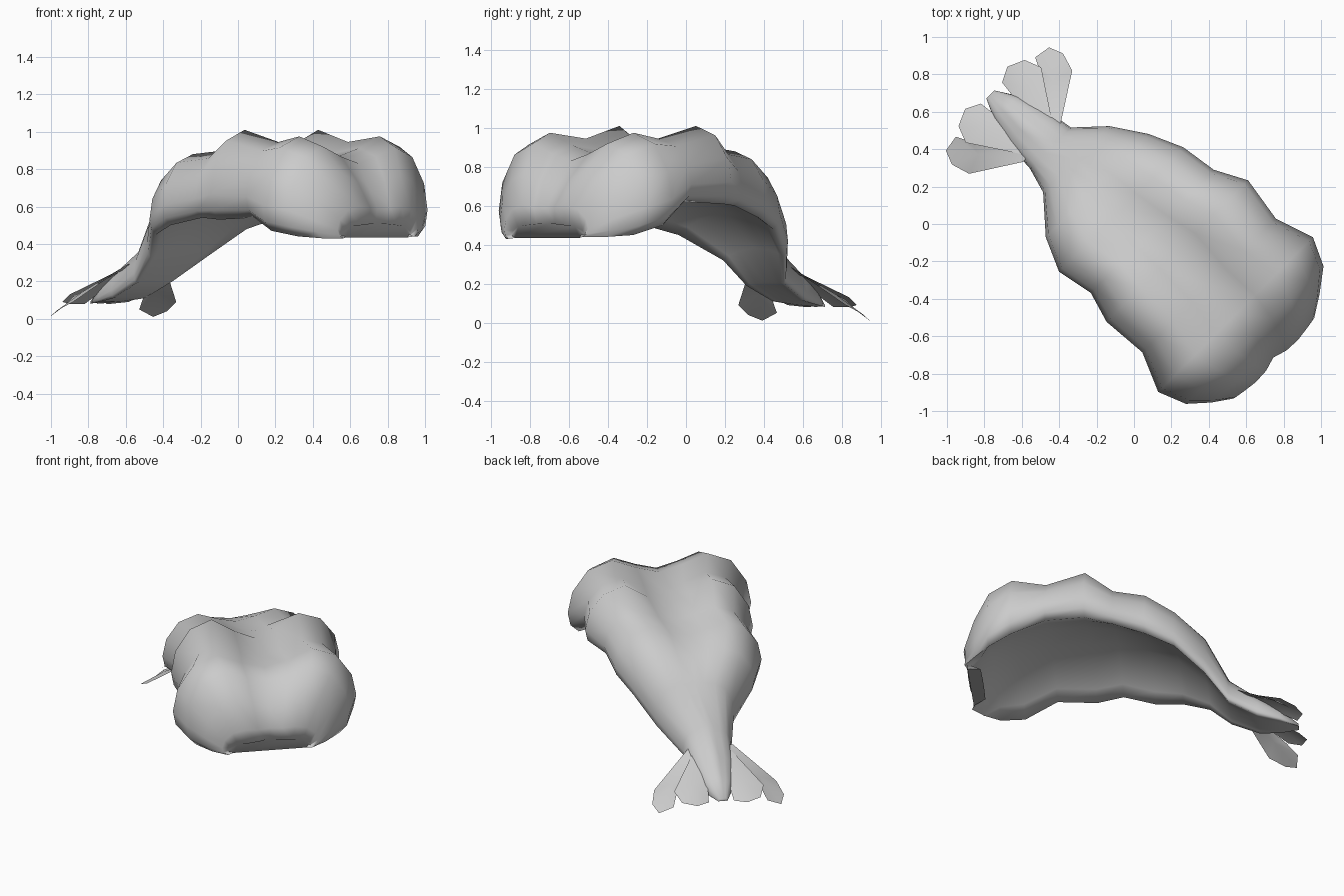
import bpy, math

if "Cube" in bpy.data.objects:
    bpy.data.objects.remove(bpy.data.objects["Cube"])

R = math.sqrt(0.5)

def place(u, v, z):
    # u runs along the body (tail to head), v runs across it; body lies on the diagonal
    return ((u + v) * R - .005, (v - u) * R, z)

def make(name, verts, faces, angle=80):
    me = bpy.data.meshes.new(name)
    me.from_pydata(verts, [], faces)
    me.update()
    ob = bpy.data.objects.new(name, me)
    bpy.context.collection.objects.link(ob)
    bpy.ops.object.select_all(action='DESELECT')
    ob.select_set(True)
    bpy.context.view_layer.objects.active = ob
    bpy.ops.object.shade_smooth_by_angle(angle=math.radians(angle))
    return ob

# Arched shell with scalloped segments:
# u, left v, right v, left rim z, right rim z, ridge z, centre z, hollow depth
rows = [
    (-1.03, -.08, -.02, .08, .08, .10, .10, 0),
    (-.92, -.13, .05, .09, .09, .18, .20, 0),
    (-.78, -.17, .10, .11, .11, .26, .29, 0),
    (-.60, -.18, .13, .19, .20, .38, .42, .01),
    (-.46, -.22, .28, .32, .34, .63, .65, .05),
    (-.28, -.38, .40, .45, .48, .78, .75, .10),
    (-.10, -.46, .48, .50, .54, .88, .81, .12),
    (.10, -.42, .51, .54, .60, .90, .83, .12),
    (.27, -.47, .60, .53, .61, 1.01, .86, .11),
    (.52, -.45, .56, .54, .62, .945, .84, .11),
    (.73, -.54, .63, .47, .50, .975, .87, .15),
    (.88, -.48, .56, .44, .45, .92, .83, .14),
    (.99, -.38, .44, .43, .44, .77, .70, .10),
    (1.06, -.28, .33, .43, .44, .60, .59, .07),
    (1.045, -.24, .29, .435, .435, .50, .51, .05),
]
# Cross-section: fraction of half width, fraction of height from rim to ridge
half_section = [(-.88, 0), (-.97, .10), (-1, .28), (-.95, .58), (-.78, .88), (-.52, 1)]
section = half_section + [(-.25, None), (0, None), (.25, None)]
section += [(-f, h) for f, h in reversed(half_section)]
under = [.72, .45, 0, -.45, -.72]
n = len(section) + len(under)
verts, faces = [], []
for i, (u, a, b, zl, zrt, zt, zc, d) in enumerate(rows):
    mid, half = (a + b) / 2, (b - a) / 2
    # two lobes at the front end
    lobed = i >= len(rows) - 3
    for f, h in section:
        zr = zl if f < 0 else zrt
        if h is None:
            z = zc if f == 0 else zc * .6 + zt * .4
        else:
            z = zr + (zt - zr) * h
        bow = .035 * math.sin(min(abs(f) * 2, 1) * math.pi / 2) - .03 * f * f - .025 if lobed else 0
        verts.append(place(u + bow, mid + half * f, z))
    # hollow underside
    for f in under:
        zr = zl + (zrt - zl) * (f + 1) / 2
        back = (.05, .09)[i == len(rows) - 1] if lobed else 0
        verts.append(place(u - back, mid + half * f, zr + d * (1 - (f / .88) ** 2) + .003))
for i in range(len(rows) - 1):
    for j in range(n):
        p, k = i * n, (j + 1) % n
        faces.append((p + j, p + n + j, p + n + k, p + k))
# Tail tip cap, and front lip stitched across to the underside
faces.append(tuple(range(n)))
e, m = (len(rows) - 1) * n, len(section)
faces.append(tuple(e + j for j in reversed(range(n))))
make("body_shell", verts, faces)

# Tail fan: two blades on each side, mirrored across the body line
outer = [(-.65, .14, .29), (-.66, .06, .30), (-.93, .265, .12), (-1.0, .30, .05),
         (-.985, .39, .01), (-.91, .42, .04), (-.81, .39, .09)]
inner = [(-.66, .10, .29), (-.78, .05, .23), (-1.03, .08, .08), (-1.07, .16, .08),
         (-1.03, .25, .09), (-.94, .285, .13)]
for name, blade in (("outer_fan_blade", outer), ("inner_fan_blade", inner)):
    for side, s in (("right", 1), ("left", -1)):
        pts = [place(u, -.04 + s * v, z) for u, v, z in blade]
        k = len(pts)
        # central rib point gives each blade a slight fold
        c = tuple(sum(p[a] for p in pts) / k + (.015 if a == 2 else 0) for a in range(3))
        tris = [(q, (q + 1) % k, k) for q in range(k)]
        ob = make(side + "_" + name, pts + [c], tris)
        # keep normals facing up
        if sum(p.normal.z for p in ob.data.polygons) < 0:
            ob.data.flip_normals()
